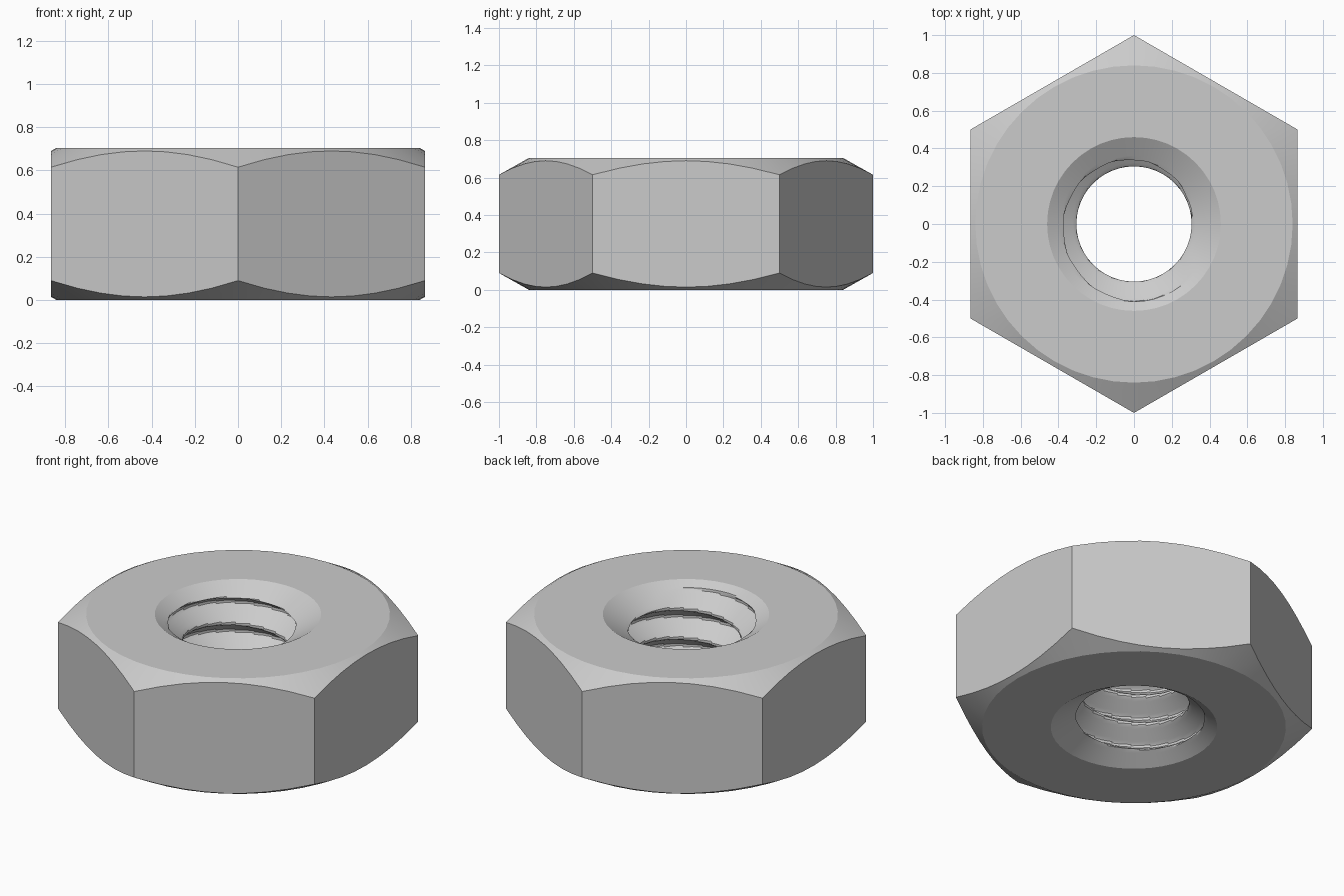
import bpy, bmesh, math

if "Cube" in bpy.data.objects:
    bpy.data.objects.remove(bpy.data.objects["Cube"])

H = 0.705            # nut height
APO = math.sqrt(3) / 2   # distance from centre to a flat
FACE_R = 0.84        # radius of the flat ring on top and bottom
SLOPE = 0.5625       # corner chamfer slope
MINOR, MAJOR, PITCH = 0.305, 0.41, H / 4
MOUTH_R = 0.46       # countersink radius at each end
SEG, ROWS = 48, 96


def hex_radius(a):
    # corners lie on the y axis, flats face +x and -x
    off = (a + math.pi / 6) % (math.pi / 3) - math.pi / 6
    return APO / math.cos(off)


def thread_radius(a, z):
    # right-handed V thread with a narrow flat crest and root
    t = (z / PITCH - a / (2 * math.pi)) % 1.0
    wave = min(1, max(0, (abs(2 * t - 1) - 0.1) / 0.8))
    r = MINOR + (MAJOR - MINOR) * wave
    # countersink at both mouths
    return max(r, MOUTH_R - min(z, H - z) / 0.6)


def column(a):
    # closed profile: outside from bottom to top, then down through the hole
    hr = hex_radius(a)
    drop = (hr - FACE_R) * SLOPE
    pts = [(FACE_R, 0), (hr, drop), (hr, H - drop), (FACE_R, H)]
    for k in range(ROWS + 1):
        z = H * (1 - k / ROWS)
        r = MOUTH_R if k in (0, ROWS) else thread_radius(a, z)
        pts.append((r, z))
    return pts


# Threaded hex nut
bm = bmesh.new()
cols = []
for i in range(SEG):
    a = 2 * math.pi * i / SEG + math.pi / 6
    cols.append([bm.verts.new((r * math.cos(a), r * math.sin(a), z))
                 for r, z in column(a)])
n = len(cols[0])
for i in range(SEG):
    c, d = cols[i], cols[(i + 1) % SEG]
    for j in range(n):
        k = (j + 1) % n
        bm.faces.new((c[j], d[j], d[k], c[k]))
bmesh.ops.recalc_face_normals(bm, faces=bm.faces)
mesh = bpy.data.meshes.new("hex_nut")
bm.to_mesh(mesh)
bm.free()
nut = bpy.data.objects.new("hex_nut", mesh)
bpy.context.collection.objects.link(nut)

# Smooth cones and thread, crisp edges
bpy.context.view_layer.objects.active = nut
nut.select_set(True)
bpy.ops.object.shade_smooth_by_angle(angle=math.radians(20))
